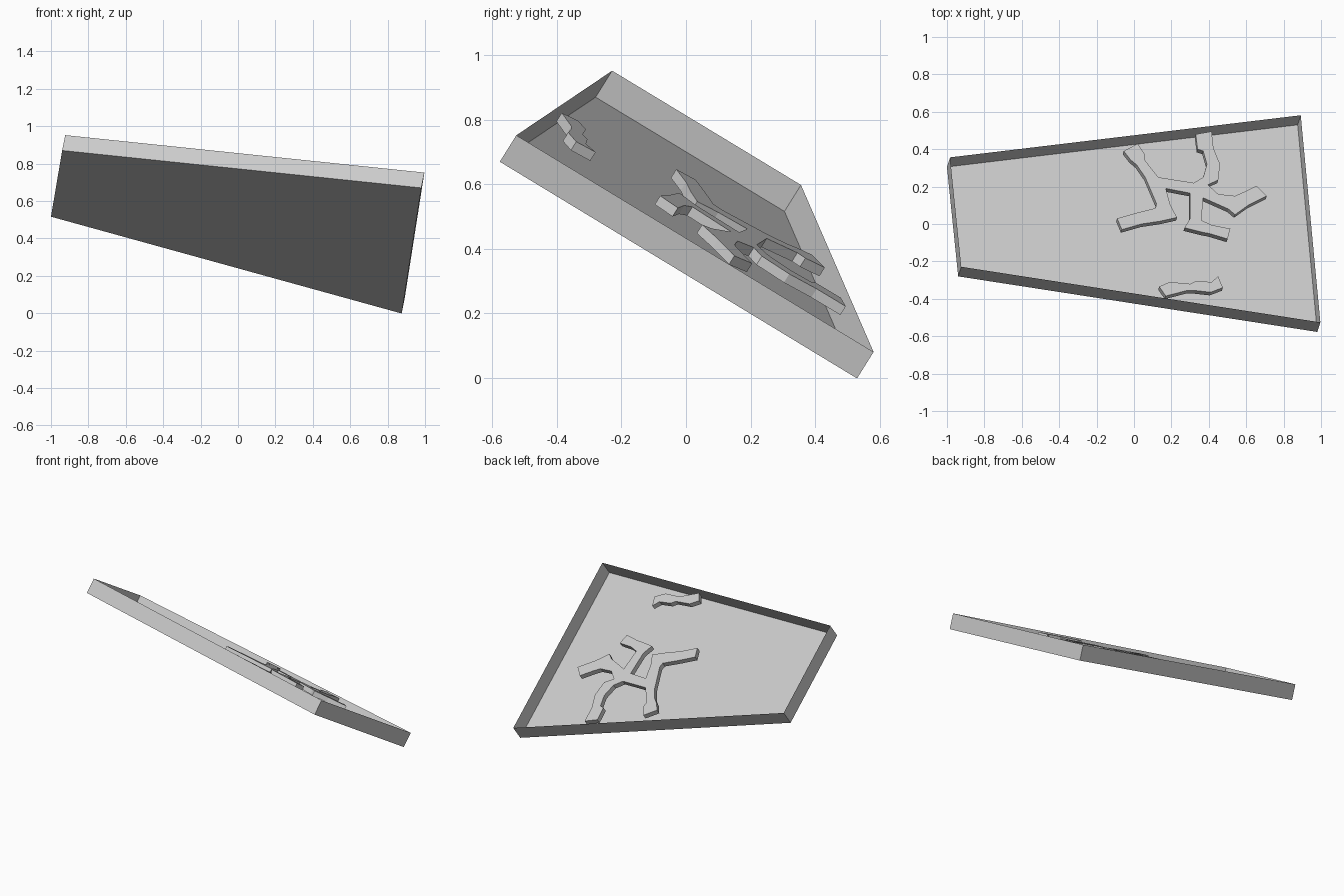
import bpy, bmesh
from mathutils import Vector

if "Cube" in bpy.data.objects:
    bpy.data.objects.remove(bpy.data.objects["Cube"])

# Tilted plane shared by all parts
N = Vector((0.168, 0.523, 0.836)).normalized()
P0 = Vector((-0.94, -0.28, 0.87))


def on_plane(x, y, h=0.0):
    """Point seen at (x, y) from the top, lying h above the tray floor."""
    z = (N.dot(P0) + h - N.x * x - N.y * y) / N.z
    return Vector((x, y, z))


def build(name, bottom, height, open_top):
    """Prism along the plane normal; open_top leaves it as a thin tray."""
    bm = bmesh.new()
    lo = [bm.verts.new(p) for p in bottom]
    hi = [bm.verts.new(p + N * height) for p in bottom]
    n = len(lo)
    bm.faces.new(lo[::-1])
    if not open_top:
        bm.faces.new(hi)
    for i in range(n):
        j = (i + 1) % n
        bm.faces.new((lo[i], lo[j], hi[j], hi[i]))
    if not open_top:
        bmesh.ops.recalc_face_normals(bm, faces=bm.faces)
    mesh = bpy.data.meshes.new(name)
    bm.to_mesh(mesh)
    bm.free()
    ob = bpy.data.objects.new(name, mesh)
    bpy.context.collection.objects.link(ob)
    return ob


# Four-sided open tray with thin walls
corners = [(-0.94, -0.28), (0.98, -0.577), (0.875, 0.53), (-1.0, 0.305)]
build("tray", [on_plane(x, y) for x, y in corners], 0.098, True)

# Outlines of the raised plates, as seen from the top
TOP, THICK = 0.091, 0.032

branched = [
    # upper left limb and inner bay
    (.02, .43), (-.055, .39), (-.02, .345), (.015, .315), (.06, .25), (.12, .11),
    # left limb
    (.115, .085), (.015, .06), (-.09, .03), (-.065, -.03), (.04, 0), (.14, .015),
    (.23, .035), (.195, .10), (.17, .19),
    # lower limb
    (.30, .165), (.30, .03), (.27, -.02), (.37, -.045), (.40, -.05), (.50, -.08),
    (.515, -.025), (.415, -.005), (.36, .02), (.37, .14),
    # right limb
    (.505, .08), (.54, .05), (.61, .10), (.71, .15), (.655, .205), (.585, .17),
    (.54, .15), (.45, .16), (.395, .21),
    # upper right limb and inner bay
    (.45, .235), (.46, .32), (.425, .405), (.415, .495), (.33, .48), (.34, .40),
    (.37, .39), (.39, .32), (.37, .25), (.32, .22), (.13, .25), (.055, .345),
    (.06, .37),
]
single = [
    (.135, -.335), (.17, -.385), (.285, -.355), (.32, -.355), (.41, -.365),
    (.475, -.34), (.45, -.28), (.415, -.31), (.33, -.305), (.30, -.32), (.19, -.31),
]

for name, outline in (("branched_plate", branched), ("single_plate", single)):
    base = [on_plane(x, y, TOP) - N * THICK for x, y in outline]
    build(name, base, THICK, False)
